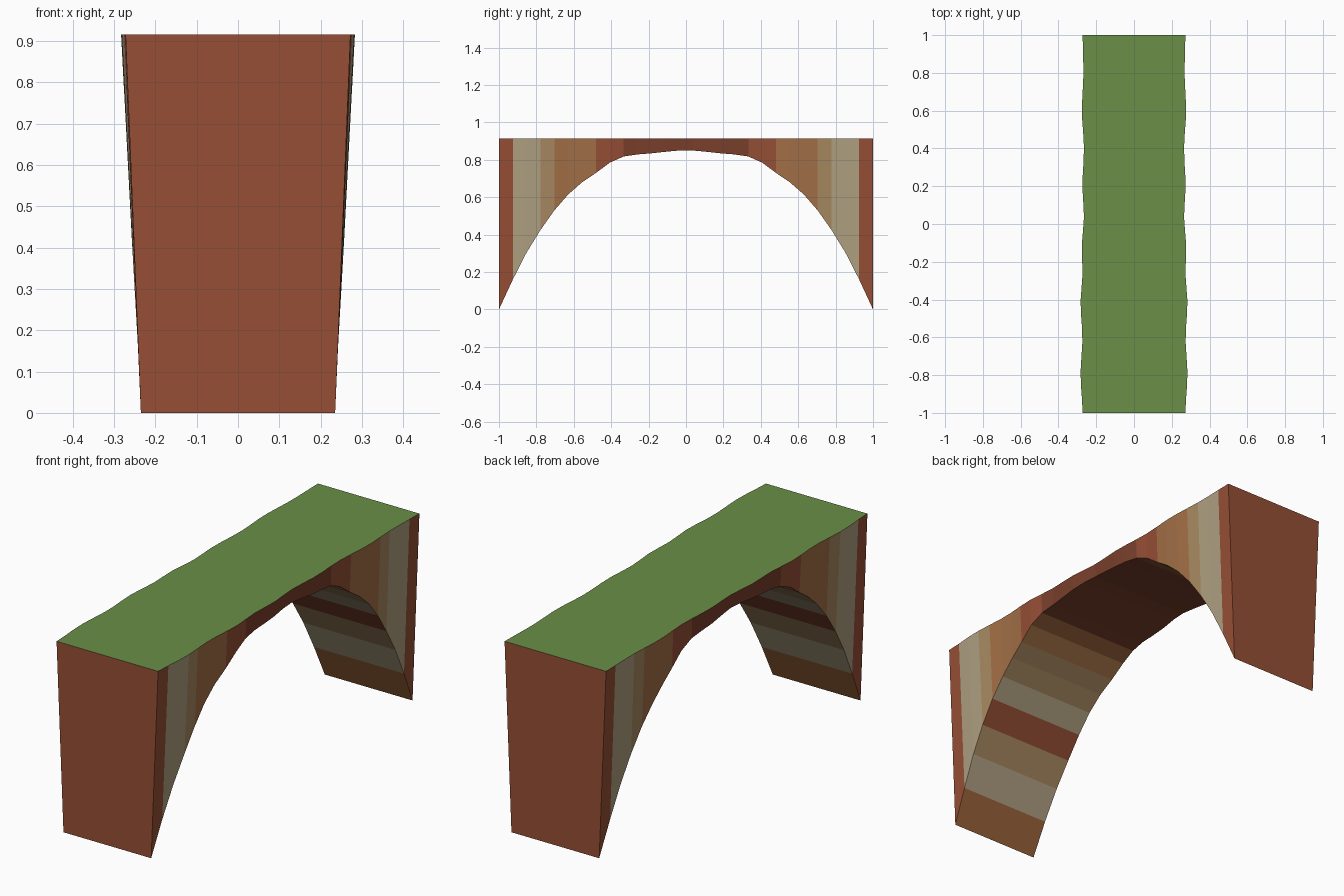
import bpy, bmesh

if "Cube" in bpy.data.objects:
    bpy.data.objects.remove(bpy.data.objects["Cube"])

TOP = 0.915
SEGS = 27

def lin(c):
    return c / 12.92 if c <= 0.04045 else ((c + 0.055) / 1.055) ** 2.4

def material(name, rgb):
    m = bpy.data.materials.new(name)
    m.diffuse_color = (*[lin(v) for v in rgb], 1)
    m.use_nodes = True
    m.node_tree.nodes["Principled BSDF"].inputs["Base Color"].default_value = m.diffuse_color
    return m

names = ["grass", "rust", "pale", "tan", "ochre", "dark_rust", "brown"]
colours = [(.42, .56, .28), (.59, .31, .21), (.69, .63, .51), (.66, .54, .38),
           (.64, .44, .28), (.48, .25, .17), (.60, .39, .23)]

# Rock bands and underside heights, counted from either foot to the crown
side_bands = [1, 2, 2, 3, 4, 4, 4, 1, 1, 5, 5, 5, 5, 5]
under_bands = [6, 2, 3, 1, 2, 3, 3, 4, 6, 5, 5, 5, 5, 5]
heights = [0, .16, .305, .425, .53, .615, .68, .73, .785, .818, .829, .835, .843, .85]

# Wavy half-width of the deck along y
waves = [(-1, .272), (-.8, .283), (-.6, .273), (-.42, .283), (-.25, .272), (-.13, .277),
         (.04, .265), (.2, .273), (.4, .265), (.6, .276), (.8, .268), (1.01, .272)]

def half_width(y):
    for (y0, w0), (y1, w1) in zip(waves, waves[1:]):
        if y <= y1:
            t = (y - y0) / (y1 - y0)
            t = t * t * (3 - 2 * t)
            return w0 + (w1 - w0) * t

# Rock arch: cross-sections lofted along y, narrowing toward the ground
bm = bmesh.new()
rings = []
for i in range(SEGS + 1):
    y = -1 + 2 * i / SEGS
    z = heights[min(i, SEGS - i)]
    wt = half_width(y)
    wb = .235 + (wt - .235) * z / TOP
    rings.append([bm.verts.new(p) for p in
                  ((-wb, y, z), (wb, y, z), (wt, y, TOP), (-wt, y, TOP))])

for i, (a, b) in enumerate(zip(rings, rings[1:])):
    k = min(i, SEGS - 1 - i)
    for j, mat in enumerate((under_bands[k], side_bands[k], 0, side_bands[k])):
        n = (j + 1) % 4
        bm.faces.new((a[j], a[n], b[n], b[j])).material_index = mat

# End walls
for ring in (rings[0], rings[-1]):
    bm.faces.new(ring).material_index = 1
bmesh.ops.recalc_face_normals(bm, faces=bm.faces[:])

mesh = bpy.data.meshes.new("rock_arch")
bm.to_mesh(mesh)
bm.free()
for n, c in zip(names, colours):
    mesh.materials.append(material(n, c))
bpy.context.collection.objects.link(bpy.data.objects.new("rock_arch", mesh))
